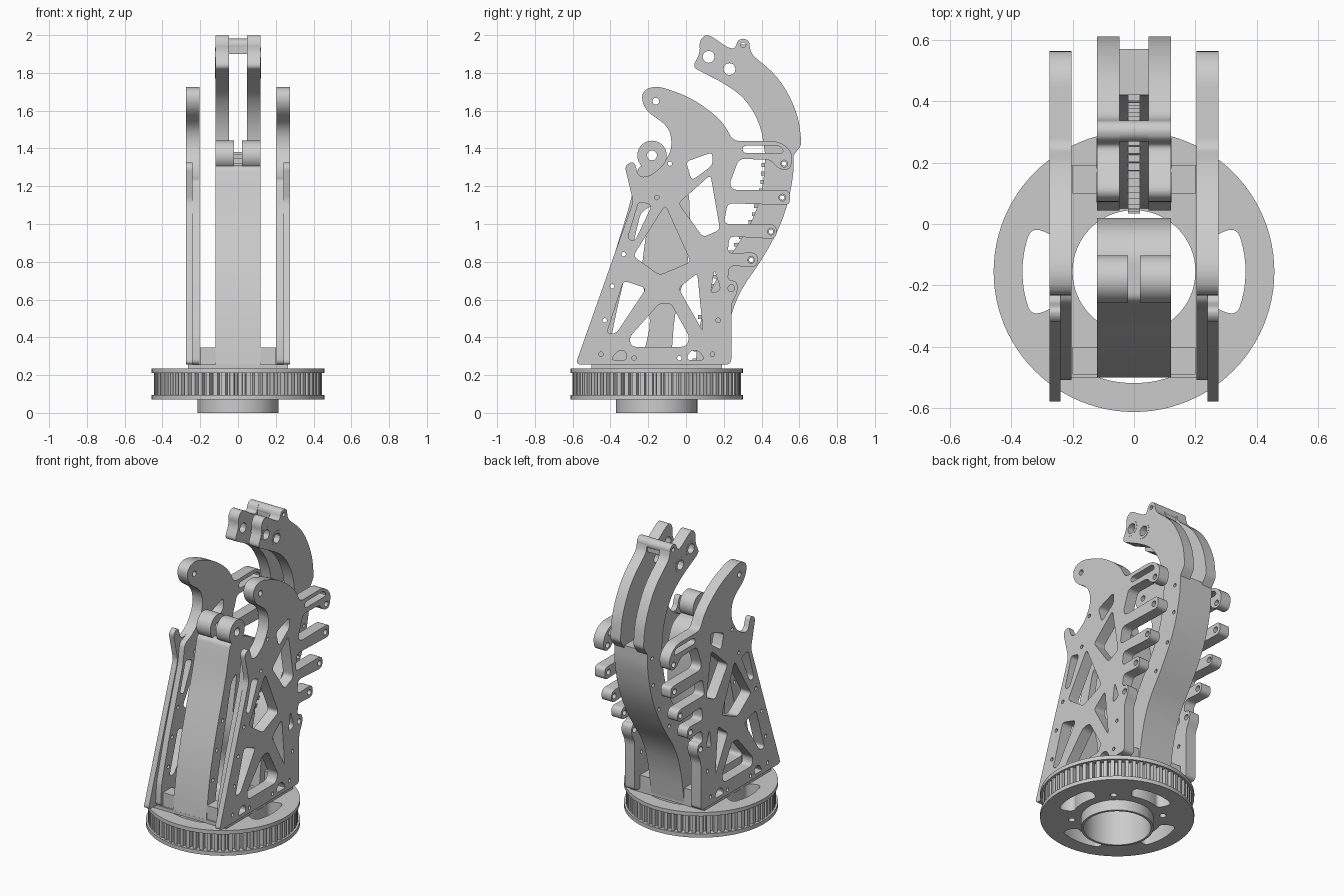
import bpy, bmesh, math
from mathutils import Matrix, Vector

CY = -0.155  # y of the turntable axis


def fillet(pts, r=0.03, n=5):
    """Round polygon corners; a third value on a point overrides the radius."""
    out = []
    for i, p in enumerate(pts):
        c = Vector(p[:2])
        a, b = Vector(pts[i - 1][:2]), Vector(pts[(i + 1) % len(pts)][:2])
        rad = p[2] if len(p) > 2 else r
        if rad <= 0:
            out.append(c)
            continue
        s = c + (a - c).normalized() * min(rad, 0.48 * (a - c).length)
        e = c + (b - c).normalized() * min(rad, 0.48 * (b - c).length)
        for k in range(n + 1):
            t = k / n
            out.append(s * (1 - t) ** 2 + c * 2 * t * (1 - t) + e * t * t)
    return out


def circle(x, y, r, n=24):
    return [Vector((x + r * math.cos(2 * math.pi * k / n), y + r * math.sin(2 * math.pi * k / n)))
            for k in range(n)]


def extrude(name, loops, lo, hi, axis='x'):
    """Fill outline + holes and extrude from lo to hi along x (profile is y,z) or z (profile is x,y)."""
    cu = bpy.data.curves.new(name, 'CURVE')
    cu.dimensions, cu.fill_mode, cu.extrude = '2D', 'BOTH', (hi - lo) / 2
    for loop in loops:
        sp = cu.splines.new('POLY')
        sp.points.add(len(loop) - 1)
        for q, p in zip(sp.points, loop):
            q.co = (p[0], p[1], 0, 1)
        sp.use_cyclic_u = True
    tmp = bpy.data.objects.new(name + "_curve", cu)
    bpy.context.collection.objects.link(tmp)
    bpy.context.view_layer.update()
    me = bpy.data.meshes.new_from_object(tmp.evaluated_get(bpy.context.evaluated_depsgraph_get()))
    bpy.data.objects.remove(tmp)
    m = Matrix.Translation((0, 0, (lo + hi) / 2))
    if axis == 'x':
        m = Matrix(((0, 0, 1, 0), (1, 0, 0, 0), (0, 1, 0, 0), (0, 0, 0, 1))) @ m
    me.transform(m)
    bm = bmesh.new()
    bm.from_mesh(me)
    bmesh.ops.remove_doubles(bm, verts=bm.verts, dist=1e-5)
    bmesh.ops.recalc_face_normals(bm, faces=bm.faces)
    bm.to_mesh(me)
    bm.free()
    me.name = name
    return finish(bpy.data.objects.new(name, me))


def finish(ob):
    bpy.context.collection.objects.link(ob)
    bpy.ops.object.select_all(action='DESELECT')
    bpy.context.view_layer.objects.active = ob
    ob.select_set(True)
    bpy.ops.object.shade_smooth_by_angle(angle=math.radians(30))
    return ob


def pair(name, loops, lo, hi):
    extrude(name + "_right", loops, lo, hi)
    extrude(name + "_left", loops, -hi, -lo)


def boxes(name, items):
    bm = bmesh.new()
    for loc, size in items:
        bmesh.ops.create_cube(bm, size=1, matrix=Matrix.Translation(loc) @ Matrix.Diagonal((*size, 1)))
    me = bpy.data.meshes.new(name)
    bm.to_mesh(me)
    bm.free()
    bpy.context.collection.objects.link(bpy.data.objects.new(name, me))


# Turntable pulley: hub ring, flanges and toothed rim with kidney slots
def kidney(mid):
    angs = [math.radians(mid + a) for a in (-24, -12, 0, 12, 24)]
    pol = [(0.365, a) for a in angs] + [(0.27, a) for a in reversed(angs)]
    return fillet([(r * math.cos(a), CY + r * math.sin(a)) for r, a in pol], 0.05)


cut = [circle(0, CY, 0.2, 64)] + [kidney(a) for a in (0, 90, 180, 270)]
cut += [circle(sx * 0.19, CY + sy * 0.193, 0.02) for sx in (1, -1) for sy in (1, -1)]
extrude("hub_ring", [circle(0, CY, 0.215, 64), circle(0, CY, 0.2, 64)], 0, 0.075, 'z')
for name, z in (("lower_flange", 0.07), ("upper_flange", 0.21)):
    extrude(name, [circle(0, CY, 0.457, 96)] + cut, z, z + 0.025, 'z')
teeth = []
for k in range(64):
    for f, r in ((0, 0.445), (0.5, 0.445), (0.6, 0.415), (0.9, 0.415)):
        a = 2 * math.pi * (k + f) / 64
        teeth.append((r * math.cos(a), CY + r * math.sin(a)))
extrude("toothed_rim", [teeth] + cut, 0.095, 0.21, 'z')

# Mounting plate and its corner blocks
extrude("mounting_plate", [[(-0.265, -0.5), (0.265, -0.5), (0.265, 0.19), (-0.265, 0.19)],
                           circle(0, CY, 0.2, 64)], 0.235, 0.256, 'z')
boxes("corner_blocks", [((s * 0.16, y, 0.298), (0.08, 0.09, 0.095)) for s in (1, -1) for y in (-0.445, 0.145)])

# Side plates: shared rear outline with fingers, two front edges
rear = [(-0.2, 1.25), (-0.13, 1.3), (-0.07, 1.4, .08), (-0.09, 1.52, .08), (-0.22, 1.6, .08), (-0.24, 1.7, .06),
        (-0.16, 1.735, .06), (0.03, 1.67, .1), (0.19, 1.55, .1), (0.25, 1.44), (0.5, 1.44, .06), (0.57, 1.37, .06),
        (0.55, 1.285), (0.49, 1.29), (0.45, 1.34), (0.28, 1.345), (0.23, 1.21), (0.25, 1.18), (0.55, 1.18),
        (0.55, 1.10), (0.22, 1.11), (0.2, 1.0), (0.48, 1.0, .04), (0.48, 0.92, .04), (0.23, 0.935), (0.22, 0.845),
        (0.38, 0.85, .04), (0.38, 0.77, .04), (0.23, 0.78), (0.22, 0.7), (0.27, 0.7), (0.275, 0.64), (0.24, 0.58),
        (0.24, 0.256)]
outer_front = [(-0.585, 0.256), (-0.28, 1.12), (-0.325, 1.31), (-0.275, 1.335), (-0.25, 1.25)]
inner_front = [(-0.51, 0.256), (-0.5, 0.4), (-0.42, 0.68), (-0.28, 1.1), (-0.26, 1.23)]
windows = [
    [(0.0, 1.33), (0.14, 1.38), (0.14, 1.31), (0.03, 1.23)],
    [(-0.04, 1.11), (0.13, 1.26), (0.18, 0.97), (0.09, 0.93)],
    [(-0.11, 1.1), (0.025, 0.8), (-0.14, 0.73), (-0.28, 0.83)],
    [(-0.25, 1.12), (-0.18, 1.1), (-0.27, 0.91), (-0.31, 0.92)],
    [(-0.33, 0.7), (-0.21, 0.66), (-0.37, 0.42), (-0.42, 0.42)],
    [(-0.14, 0.58), (-0.08, 0.58), (0.02, 0.4), (0.0, 0.35), (-0.29, 0.35), (-0.3, 0.4)],
    [(-0.04, 0.66), (0.06, 0.74), (0.09, 0.43)],
    [(0.13, 0.63), (0.15, 0.76), (0.185, 0.65)],
    [(0.3, 1.415), (0.5, 1.415), (0.52, 1.375), (0.3, 1.375)],
    [(-0.4, 0.28), (-0.36, 0.33), (-0.32, 0.33), (-0.31, 0.28)],
    [(0.0, 0.28), (0.02, 0.33), (0.07, 0.33), (0.1, 0.28)],
]
front_holes = [(-0.45, 0.31), (-0.43, 0.49), (-0.39, 0.67), (-0.33, 0.84)]
plate_holes = front_holes + [
    (-0.085, 1.32), (-0.155, 1.14), (0.17, 0.49), (0.14, 0.31), (-0.275, 0.29), (-0.035, 0.29), (0.24, 0.66),
    (0.345, 0.81), (0.45, 0.96), (0.51, 1.14), (0.52, 1.32), (-0.16, 1.65)]
openings = [fillet(w, 0.025) for w in windows]
openings += [circle(y, z, 0.018 if z > 0.6 and y > 0.2 or z > 1.6 else 0.012, 16) for y, z in plate_holes]
pair("outer_side_plate", [fillet(rear + outer_front)] + openings, 0.24, 0.275)
pair("inner_side_plate", [fillet(rear + inner_front)] + openings, 0.203, 0.24)

# Front column with inner cavity and a split hinge at its top
column = [(-0.5, 0.25, 0), (-0.48, 0.42, .2), (-0.44, 0.63, .2), (-0.37, 0.87, .2), (-0.3, 1.09, .2), (-0.25, 1.31),
          (-0.1, 1.31), (-0.02, 1.27, .1), (0.02, 1.16, .1), (0.02, 0.8, .2), (-0.06, 0.55, .2), (-0.08, 0.25, 0)]
cavity = [(-0.41, 0.33), (-0.355, 0.6, .2), (-0.29, 0.85, .2), (-0.24, 1.06), (-0.18, 1.1), (-0.22, 0.9, .2),
          (-0.24, 0.7, .2), (-0.18, 0.5, .2), (-0.22, 0.33)]
extrude("front_column", [fillet(column), fillet(cavity)] + [circle(y, z, 0.012, 16) for y, z in front_holes],
        -0.12, 0.12)
pair("hinge_knuckle", [circle(-0.18, 1.363, 0.078, 40), circle(-0.18, 1.363, 0.026)], 0.02, 0.12)

# Rear arm: solid curved lower part
inner_edge = [(0.05, 0.25), (0.07, 0.48), (0.15, 0.7), (0.26, 0.87), (0.36, 1.03), (0.41, 1.2), (0.42, 1.38)]
arm = [(*p, 0.2) for p in inner_edge] + [(0.57, 1.38, 0), (0.57, 1.25, .2), (0.52, 1.03, .2), (0.41, 0.82, .2),
                                          (0.28, 0.64, .2), (0.22, 0.46, .2), (0.19, 0.25, 0)]
arm[0], arm[6] = (0.05, 0.25, 0), (0.42, 1.38, 0)
extrude("rear_arm", [fillet(arm)] + [circle(y, z, 0.012, 16) for y, z in plate_holes[-5:-1]], -0.12, 0.12)

# Rungs of the toothed strip along the arm's inner face
rungs = []
for (y0, z0), (y1, z1) in zip(inner_edge[:-1], inner_edge[1:]):
    for k in range(4):
        t = (k + 0.5) / 4
        rungs.append(((0, y0 + (y1 - y0) * t, z0 + (z1 - z0) * t), (0.04, 0.035, 0.02)))
boxes("arm_rungs", rungs)

# Hook: two curved cheeks with a cross bar and a bridge at the tip
hook = [(0.56, 1.35, .02), (0.612, 1.42, .02), (0.595, 1.58, .2), (0.5, 1.77, .2), (0.345, 1.9), (0.33, 1.98),
        (0.275, 1.98), (0.26, 1.925), (0.22, 1.935), (0.11, 2.01, .05), (0.07, 1.97, .04), (0.075, 1.91),
        (0.035, 1.83), (0.2, 1.745, .05), (0.31, 1.67, .2), (0.395, 1.53, .2), (0.42, 1.36, .02)]
pair("hook_cheek", [fillet(hook), circle(0.12, 1.885, 0.032, 12), circle(0.23, 1.82, 0.032, 12),
                    circle(0.303, 1.948, 0.014, 16)], 0.047, 0.12)
for y, z in ((0.12, 1.885), (0.23, 1.82)):
    pair("hook_bushing", [circle(y, z, 0.05, 12), circle(y, z, 0.032, 12)], 0.118, 0.1215)
extrude("hook_cross_bar", [circle(0.303, 1.947, 0.034), circle(0.303, 1.947, 0.014, 16)], -0.12, 0.12)
extrude("hook_bridge", [[(0.27, 1.9), (0.33, 1.9), (0.33, 1.95), (0.27, 1.95)]], -0.05, 0.05)
